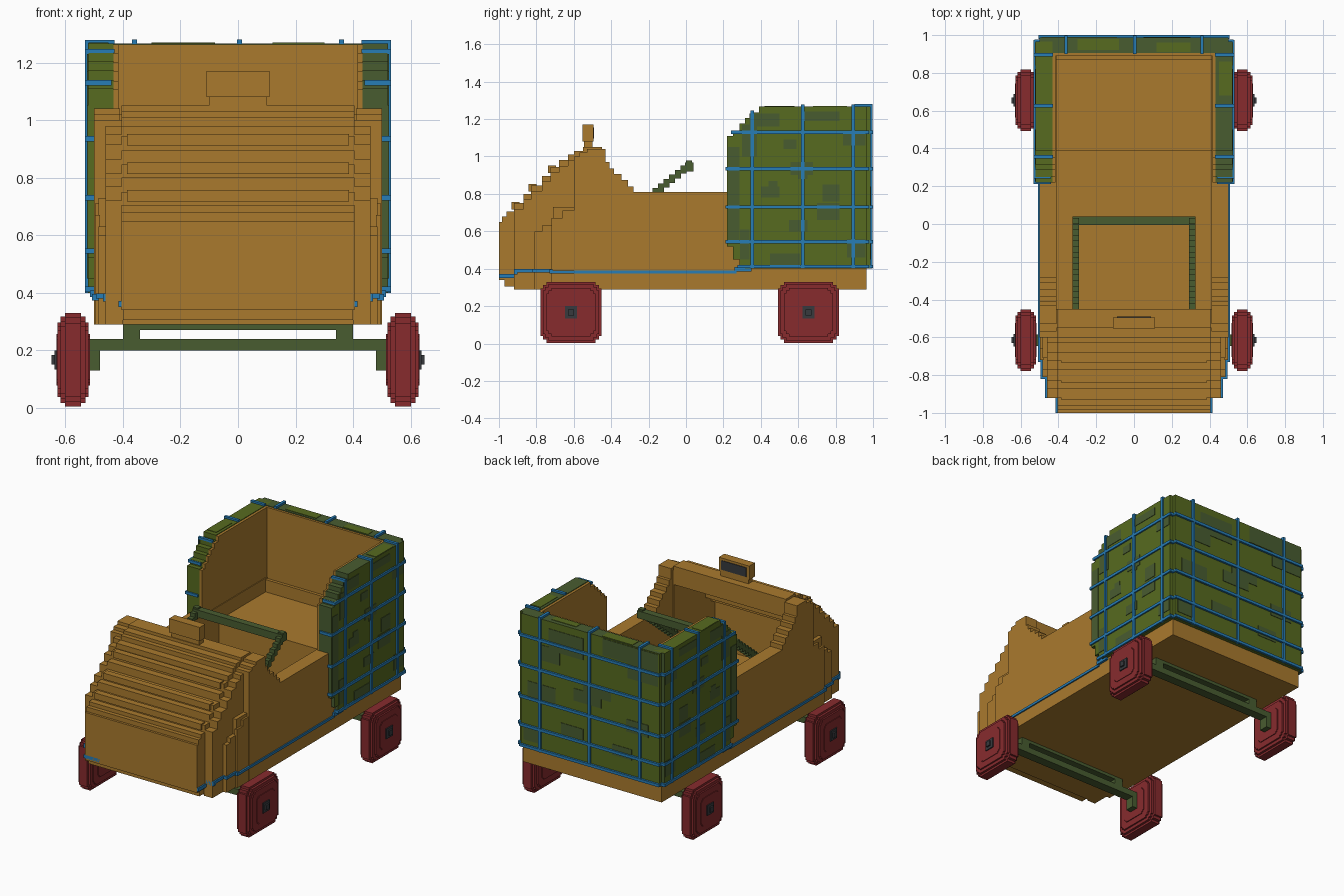
import bpy, bmesh
from mathutils import Vector

cube = bpy.data.objects.get("Cube")
if cube:
    bpy.data.objects.remove(cube, do_unlink=True)


def material(name, rgb):
    m = bpy.data.materials.new(name)
    m.use_nodes = True
    m.diffuse_color = (*rgb, 1)
    m.node_tree.nodes["Principled BSDF"].inputs["Base Color"].default_value = (*rgb, 1)
    return m


TAN = material("tan_wood", (.40, .195, .027))
OLIVE = material("light_olive", (.095, .145, .014))
DARK = material("dark_green", (.066, .107, .03))
BLUE = material("strap_blue", (.02, .205, .47))
RED = material("wheel_red", (.245, .024, .027))
GREY = material("charcoal", (.038, .042, .048))


def finish(name, bm, mats, mirror=False):
    """Turn a bmesh into an object, optionally mirrored over x = 0."""
    if mirror:
        copy = bmesh.ops.duplicate(bm, geom=bm.verts[:] + bm.edges[:] + bm.faces[:])["geom"]
        for v in copy:
            if isinstance(v, bmesh.types.BMVert):
                v.co.x = -v.co.x
    bmesh.ops.recalc_face_normals(bm, faces=bm.faces)
    mesh = bpy.data.meshes.new(name)
    bm.to_mesh(mesh)
    bm.free()
    for m in mats:
        mesh.materials.append(m)
    ob = bpy.data.objects.new(name, mesh)
    bpy.context.collection.objects.link(ob)
    return ob


def boxes(name, mat, items, mirror=False):
    """Boxes given as (x0, x1, y0, y1, z0, z1)."""
    bm = bmesh.new()
    for x0, x1, y0, y1, z0, z1 in items:
        vs = bmesh.ops.create_cube(bm, size=1)["verts"]
        for v in vs:
            v.co = Vector(((x0 + x1) / 2 + v.co.x * (x1 - x0),
                           (y0 + y1) / 2 + v.co.y * (y1 - y0),
                           (z0 + z1) / 2 + v.co.z * (z1 - z0)))
    return finish(name, bm, [mat], mirror)


def stepped(name, mat, cols, end, x0, x1, mirror=False):
    """Extrude a stepped side outline; cols are (y start, z bottom, z top)."""
    ys = [c[0] for c in cols] + [end]
    low, high = [], []
    for i, (y, zb, zt) in enumerate(cols):
        low += [(y, zb), (ys[i + 1], zb)]
        high += [(y, zt), (ys[i + 1], zt)]
    pts = []
    for p in low + high[::-1]:
        if not pts or p != pts[-1]:
            pts.append(p)
    bm = bmesh.new()
    face = bm.faces.new([bm.verts.new((x0, y, z)) for y, z in pts])
    ext = bmesh.ops.extrude_face_region(bm, geom=[face])["geom"]
    for v in ext:
        if isinstance(v, bmesh.types.BMVert):
            v.co.x = x1
    return finish(name, bm, [mat], mirror)


# Hood: stepped shell, open underneath towards the cab
HOOD = [(-1, .65), (-.985, .68), (-.96, .705), (-.92, .75), (-.87, .80), (-.83, .845),
        (-.77, .895), (-.725, .945), (-.68, .98), (-.63, 1.01), (-.60, 1.03), (-.55, 1.05)]
stepped("hood", TAN, [(y, .34 if y < -.9 else z - .12, z) for y, z in HOOD], -.45, -.405, .405)
boxes("hood_louvers", TAN, [(-.385, .385, y - .012, y + .03, z - .04, z)
                            for y, z in ((-.725, .952), (-.83, .852), (-.92, .757))])

# Rounded hood cheeks, wider towards the cab
stepped("hood_cheek", TAN, [(y, .29, z - .03) for y, z in HOOD if y > -.925], -.45, .40, .46, True)
stepped("cheek_step", TAN, [(-.81, .29, .60), (-.77, .29, .63), (-.71, .29, .73)],
        -.6, .455, .485, True)
stepped("cheek_outer_step", TAN, [(-.72, .29, .67), (-.66, .29, .71)], -.6, .48, .497, True)

# Cab sides with the stepped cowl
WALL = [(-.6, 1.0), (-.57, 1.02), (-.53, 1.04), (-.43, .97), (-.41, .935), (-.385, .905),
        (-.345, .875), (-.31, .84), (-.28, .81)]
stepped("cab_side", TAN, [(y, .29, z) for y, z in WALL], .965, .41, .50, True)

# Floor, nose underside, rear seat deck and tail
boxes("floor", TAN, [(-.46, .46, -.91, .965, .29, .36), (-.40, .40, -.97, -.9, .305, .36)])
boxes("rear_deck", TAN, [(-.42, .42, .39, .88, .36, .72), (-.42, .42, .87, .965, .29, .80)])

# Sight block with its dark screen
boxes("sight_block", TAN, [(-.11, .11, -.553, -.495, 1.08, 1.17), (-.10, .10, -.545, -.50, 1.04, 1.08)])
boxes("sight_screen", GREY, [(-.09, .09, -.497, -.491, 1.095, 1.155)])

# Rear cargo shell: two stepped sides and a back
SIDE = [(.22, .52, 1.11), (.25, .45, 1.14), (.285, .41, 1.175), (.315, .40, 1.205),
        (.35, .40, 1.235), (.39, .40, 1.267)]
shell = [stepped("shell_side", OLIVE, SIDE, .965, .432, .522, True),
         boxes("shell_back", OLIVE, [(-.50, .50, .905, .987, .40, 1.267)])]
for ob in shell:
    ob.data.materials.append(DARK)
    for p in ob.data.polygons:
        p.material_index = int(p.normal.z > .5 or p.normal.y < -.5)

# Tan lining inside the shell
stepped("lining_side", TAN, [(y, .78, t - .004) for y, b, t in SIDE], .905, .415, .433, True)
boxes("lining_back", TAN, [(-.43, .43, .89, .906, .78, 1.263)])

# Camouflage patches: (along, height, width, tall) thin plates
SIDE_PATCH = [(.225, .55, .06, .50), (.29, .45, .05, .16), (.30, 1.0, .08, .17), (.34, 1.16, .16, .07),
              (.40, .78, .10, .06), (.44, .82, .05, .05), (.56, .90, .12, .07), (.60, .88, .05, .05),
              (.70, .66, .12, .09), (.73, .76, .09, .09), (.55, .60, .10, .06), (.45, .42, .16, .06),
              (.84, 1.06, .12, .08), (.62, 1.19, .20, .05), (.86, .46, .10, .10), (.52, 1.04, .07, .05)]
boxes("side_camouflage", DARK, [(.52, .525, y, min(y + w, .964), z, z + h)
                                for y, z, w, h in SIDE_PATCH], True)
BACK_PATCH = [(-.49, 1.05, .22, .21), (-.27, 1.15, .18, .11), (.05, 1.08, .25, .14), (.22, 1.0, .14, .10),
              (-.15, .86, .20, .08), (-.08, .80, .20, .08), (.25, .72, .20, .12), (-.42, .70, .16, .08),
              (-.30, .52, .14, .07), (.05, .56, .16, .07), (.36, .45, .12, .10)]
boxes("back_camouflage", DARK, [(x, x + w, .985, .99, z, z + h) for x, z, w, h in BACK_PATCH])
boxes("top_camouflage", OLIVE, [(-.30, -.08, .92, .98, 1.264, 1.27), (.12, .30, .91, .96, 1.264, 1.27),
                                (.45, .52, .68, .86, 1.264, 1.27), (-.52, -.45, .42, .58, 1.264, 1.27)])

# Blue straps wrapping the cargo shell
T = .009
straps, back_straps = [], []
for z in (.412, .545, .73, .935, 1.13):
    front = min(c[0] for c in SIDE if c[1] < z < c[2])
    straps += [(.52, .531, front - .008, .975, z - T, z + T),
               (.44, .531, front - .009, front + .004, z - T, z + T),
               (.49, .528, .964, .978, z - T, z + T)]
    back_straps.append((-.505, .505, .98, 1, z - T, z + T))
for y in (.355, .625, .895):
    top = max(c[2] for c in SIDE if c[0] < y)
    straps += [(.52, .531, y - T, y + T, .40, top + .01),
               (.43, .531, y - T, y + T, top - .002, top + .012)]
for x in (-.36, .005, .36):
    back_straps += [(x - T, x + T, .98, .998, .40, 1.28),
                    (x - T, x + T, .90, .998, 1.265, 1.28)]
boxes("side_straps", BLUE, straps, True)
boxes("back_straps", BLUE, back_straps)

# Blue trim line around the lower body
boxes("nose_trim", BLUE, [(-.31, .31, -1, -.97, .342, .362)])
boxes("body_trim", BLUE, [(.30, .415, -1, -.97, .35, .372), (.405, .415, -.99, -.91, .35, .372),
                          (.41, .47, -.92, -.90, .37, .398), (.455, .47, -.92, -.80, .38, .398),
                          (.455, .494, -.82, -.80, .38, .398), (.48, .494, -.81, -.71, .38, .398),
                          (.48, .508, -.73, -.71, .374, .396), (.495, .508, -.72, .27, .374, .390),
                          (.495, .515, .26, .35, .385, .408)], True)

# Push bar: stepped arms rising to a cross bar
arms = []
for i in range(16):
    y, z = -.45 + i * .03, .565 + i * .0245
    arms.append((.29, .325, y, y + .032, z, z + .045))
boxes("push_bar_arms", DARK, arms, True)
boxes("push_bar_handle", DARK, [(-.325, .325, -.005, .04, .92, .968)])

# Axles and wheels
for label, cy in (("front", -.615), ("rear", .655)):
    a, b = cy - .03, cy + .03
    boxes(label + "_axle", DARK, [(-.515, .515, a, b, .20, .24), (-.40, .40, a, b, .27, .292),
                                  (-.40, -.34, a, b, .24, .27), (.34, .40, a, b, .24, .27),
                                  (.48, .52, a, b, .13, .20), (-.52, -.48, a, b, .13, .20)])
    for part, r, x0, x1 in (("tyre", .163, .545, .602), ("tyre_wall", .15, .53, .617),
                            ("rim", .13, .52, .627), ("hub_plate", .09, .515, .631)):
        cols = [(cy + o * r, .167 - h * r, .167 + h * r)
                for o, h in ((-1, .78), (-.92, .9), (-.8, 1), (.8, .9), (.92, .78))]
        stepped(label + "_" + part, RED, cols, cy + r, x0, x1, True)
    boxes(label + "_hub", GREY, [(.62, x, cy - r, cy + r, .167 - r, .167 + r)
                                 for x, r in ((.638, .033), (.648, .016))], True)
